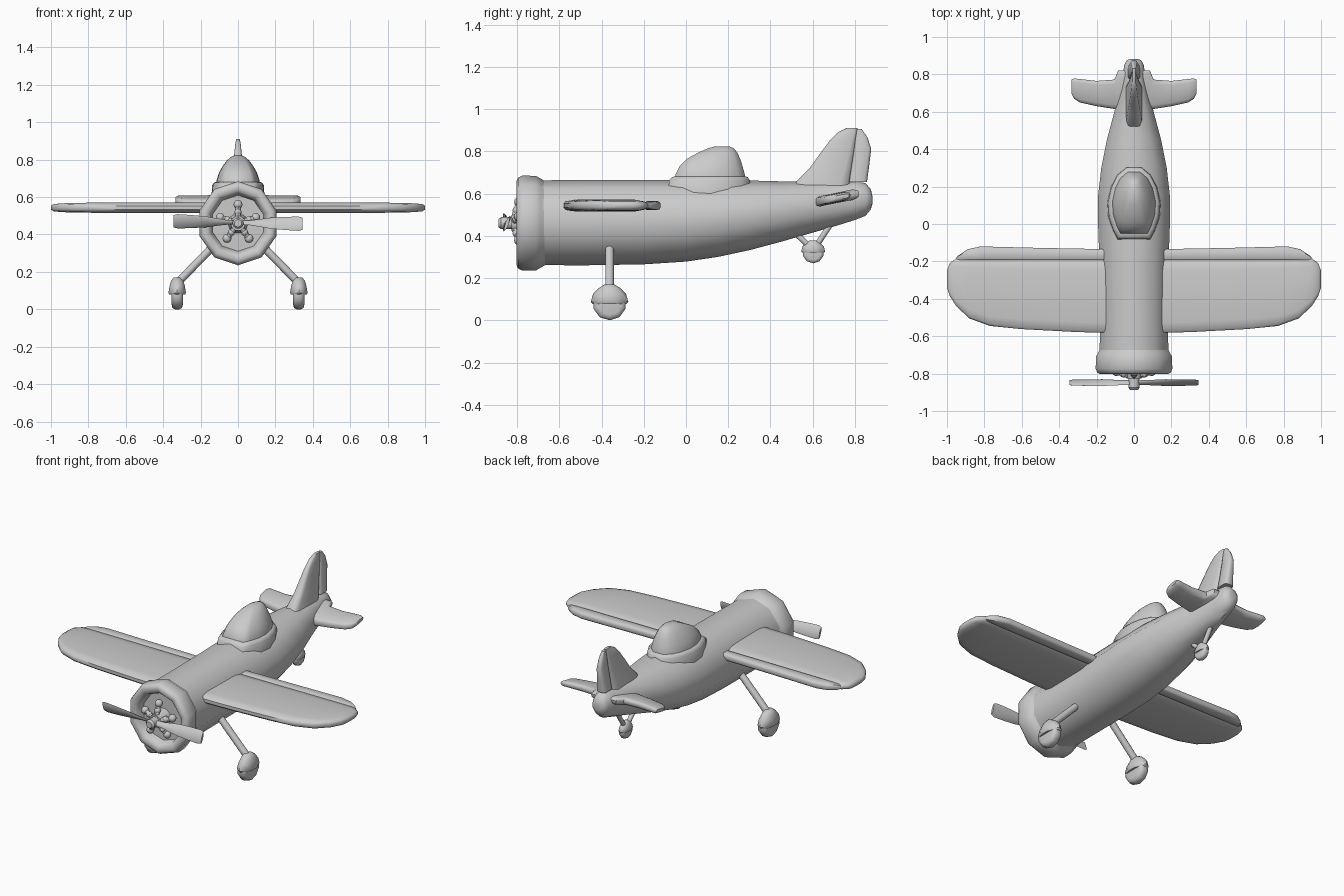
import bpy, bmesh, math
from mathutils import Vector

if "Cube" in bpy.data.objects:
    bpy.data.objects.remove(bpy.data.objects["Cube"])

def finish(name, bm, mirror=False, angle=45):
    bmesh.ops.recalc_face_normals(bm, faces=bm.faces)
    me = bpy.data.meshes.new(name)
    bm.to_mesh(me)
    bm.free()
    ob = bpy.data.objects.new(name, me)
    bpy.context.collection.objects.link(ob)
    if mirror:
        ob.modifiers.new("Mirror", 'MIRROR').use_clip = False
    bpy.ops.object.select_all(action='DESELECT')
    ob.select_set(True)
    bpy.context.view_layer.objects.active = ob
    bpy.ops.object.shade_smooth_by_angle(angle=math.radians(angle))
    return ob

def add_loft(bm, rings):
    """Skin closed rings of points and cap both ends."""
    vs = [[bm.verts.new(p) for p in r] for r in rings]
    n = len(rings[0])
    for a, b in zip(vs, vs[1:]):
        for i in range(n):
            bm.faces.new((a[i], a[(i + 1) % n], b[(i + 1) % n], b[i]))
    bm.faces.new(vs[0])
    bm.faces.new(vs[-1])

def loft(name, rings, **kw):
    bm = bmesh.new()
    add_loft(bm, rings)
    return finish(name, bm, **kw)

def hull_ring(y, z0, z1, w, n=10):
    """Upright n-sided body section at y."""
    zc, rz = (z0 + z1) / 2, (z1 - z0) / 2
    rx = w / math.cos(math.pi / n)
    return [(rx * math.sin(2 * math.pi * i / n), y, zc + rz * math.cos(2 * math.pi * i / n)) for i in range(n)]

def add_rod(bm, a, b, r, r2=None, n=10):
    """Straight round bar from a to b."""
    a, b = Vector(a), Vector(b)
    q = Vector((0, 0, 1)).rotation_difference(b - a)
    ring = lambda c, s: [c + q @ Vector((s * math.cos(2 * math.pi * i / n), s * math.sin(2 * math.pi * i / n), 0)) for i in range(n)]
    add_loft(bm, [ring(a, r), ring(b, r if r2 is None else r2)])

# Rounded-edge section: (chord fraction, thickness fraction)
HALF = [(0, .35), (.03, .75), (.14, 1), (.84, 1), (.96, .7), (1, .3)]
SECTION = HALF + [(u, -t) for u, t in reversed(HALF)]

def wing_rings(stations, z=lambda y: 0):
    return [[(x, y0 + u * (y1 - y0), z(y0 + u * (y1 - y0)) + t * h) for u, t in SECTION]
            for x, y0, y1, h in stations]

def fin_rings(stations):
    return [[(t * h, y0 + u * (y1 - y0), z) for u, t in SECTION] for z, y0, y1, h in stations]

# Body and engine cowl
loft("fuselage", [hull_ring(*s) for s in [
    (-.72, .262, .662, .185), (-.5, .26, .665, .18), (-.2, .265, .665, .185), (0, .278, .665, .192),
    (.15, .30, .664, .192), (.3, .332, .662, .175), (.45, .372, .658, .145), (.6, .415, .656, .105),
    (.72, .45, .656, .075), (.8, .475, .656, .06), (.85, .495, .65, .052), (.875, .525, .62, .04),
    (.882, .55, .59, .02)]])
loft("engine_cowl", [hull_ring(y, .46 - r, .46 + r, r * .91) for y, r in [
    (-.66, .195), (-.69, .212), (-.71, .224), (-.775, .225), (-.795, .215), (-.802, .2),
    (-.798, .175), (-.78, .16), (-.745, .15)]], angle=60)

# Radial engine: five rods with round heads, and the centre shaft
bm = bmesh.new()
for k in range(5):
    a = math.pi / 2 + k * 2 * math.pi / 5
    d = Vector((math.cos(a), 0, math.sin(a)))
    p, q = Vector((0, -.815, .46)) + d * .02, Vector((0, -.79, .46)) + d * .1
    add_rod(bm, p, q, .015, n=8)
    for c, r in ((q, .024), (p + (q - p) * .5, .019)):
        m = bmesh.ops.create_uvsphere(bm, u_segments=8, v_segments=6, radius=r)
        bmesh.ops.translate(bm, verts=m['verts'], vec=c)
add_rod(bm, (0, -.74, .46), (0, -.825, .46), .055, .04)
finish("radial_engine", bm)

bm = bmesh.new()
add_rod(bm, (0, -.82, .46), (0, -.875, .46), .03)
add_rod(bm, (0, -.875, .46), (0, -.888, .46), .03, .02)
finish("propeller_hub", bm)

# Two twisted propeller blades
bm = bmesh.new()
for s in (1, -1):
    rings = []
    for x, c, tw in [(.01, .016, 50), (.07, .019, 45), (.17, .034, 32), (.25, .039, 26), (.325, .041, 22), (.345, .034, 20)]:
        t = math.radians(tw)
        ring = []
        for i in range(8):
            a, b = c * math.cos(i * math.pi / 4), .008 * math.sin(i * math.pi / 4)
            dy, dz = a * math.sin(t) + b * math.cos(t), a * math.cos(t) - b * math.sin(t)
            ring.append((s * x, -.848 + s * dy, .464 + dz - s * x * .02))
        rings.append(ring)
    add_loft(bm, rings)
finish("propeller_blades", bm)

# Main wing and the flap along its trailing edge
level = lambda y: .543
loft("wing", wing_rings([
    (.12, -.582, -.185, .028), (.3, -.578, -.185, .028), (.6, -.562, -.183, .028), (.77, -.545, -.182, .027),
    (.88, -.505, -.182, .026), (.95, -.44, -.183, .023), (.985, -.385, -.21, .019), (1.0, -.34, -.25, .011)],
    level), mirror=True)
loft("wing_flap", wing_rings([
    (.12, -.195, -.135, .021), (.5, -.195, -.128, .021), (.82, -.195, -.12, .021),
    (.89, -.195, -.135, .019), (.935, -.195, -.165, .015), (.95, -.195, -.18, .01)], level), mirror=True)

# Tailplane, tilted nose down
loft("tailplane", wing_rings([
    (.01, .605, .82, .025), (.085, .612, .82, .025), (.105, .615, .772, .025), (.2, .63, .765, .023),
    (.29, .65, .775, .02), (.32, .67, .778, .018), (.335, .70, .772, .01)],
    lambda y: .577 + .2 * (y - .7)), mirror=True)

# Fin and rudder
loft("tail_fin", fin_rings([
    (.60, .49, .775, .045), (.66, .525, .775, .04), (.72, .585, .785, .031), (.79, .635, .795, .024),
    (.85, .68, .803, .018), (.89, .72, .81, .014), (.91, .76, .812, .009)]))
loft("rudder", fin_rings([
    (.655, .772, .857, .032), (.73, .783, .867, .025), (.81, .795, .877, .018),
    (.865, .802, .86, .014), (.905, .81, .832, .009)]))

# Canopy bubble and its base frame
CH = [(0, .62), (.12, .8), (.3, .97), (.5, 1), (.7, .87), (.86, .63), (.96, .28)]
def canopy_ring(z, y0, y1, w):
    pts = CH + [(u, -v) for u, v in reversed(CH)]
    return [(v * w, y0 + u * (y1 - y0), z) for u, v in pts]
loft("canopy", [canopy_ring(*s) for s in [
    (.6, -.062, .30, .118), (.69, -.05, .292, .115), (.73, -.03, .28, .102), (.765, .005, .267, .082),
    (.795, .06, .25, .06), (.815, .105, .23, .037), (.824, .14, .205, .016)]], angle=60)
loft("canopy_frame", [canopy_ring(*s) for s in [
    (.6, -.085, .322, .142), (.664, -.08, .318, .138), (.678, -.066, .307, .127), (.682, -.05, .295, .115)]])

def wheel(name, x, y, z, s, mirror):
    """Wheel under a half-dome fairing; z is the ground contact."""
    bm = bmesh.new()
    add_loft(bm, [[(x + w * s, y + r * s * math.sin(i * math.pi / 5), z + s * (.08 + r * math.cos(i * math.pi / 5)))
                   for i in range(10)] for w, r in [(-.03, .055), (-.026, .072), (-.012, .08), (.012, .08), (.026, .072), (.03, .055)]])
    finish(name + "_wheel", bm, mirror=mirror, angle=50)
    loft(name + "_wheel_fairing", [[(x + hx * s * math.sin(i * math.pi / 5), y + hy * s * math.cos(i * math.pi / 5), z + h * s)
         for i in range(10)] for h, hx, hy in [(.078, .044, .08), (.088, .049, .089), (.125, .043, .078), (.152, .034, .052), (.17, .02, .024)]],
         mirror=mirror, angle=50)

# Main landing gear
wheel("main", .325, -.362, 0, 1, True)
bm = bmesh.new()
add_rod(bm, (.12, -.362, .35), (.32, -.362, .145), .021)
finish("main_gear_strut", bm, mirror=True)

# Tail wheel on a V of two struts
wheel("tail", 0, .602, .27, .64, False)
bm = bmesh.new()
add_rod(bm, (0, .51, .42), (0, .59, .345), .014)
add_rod(bm, (0, .695, .47), (0, .612, .345), .014)
finish("tail_gear_struts", bm)
